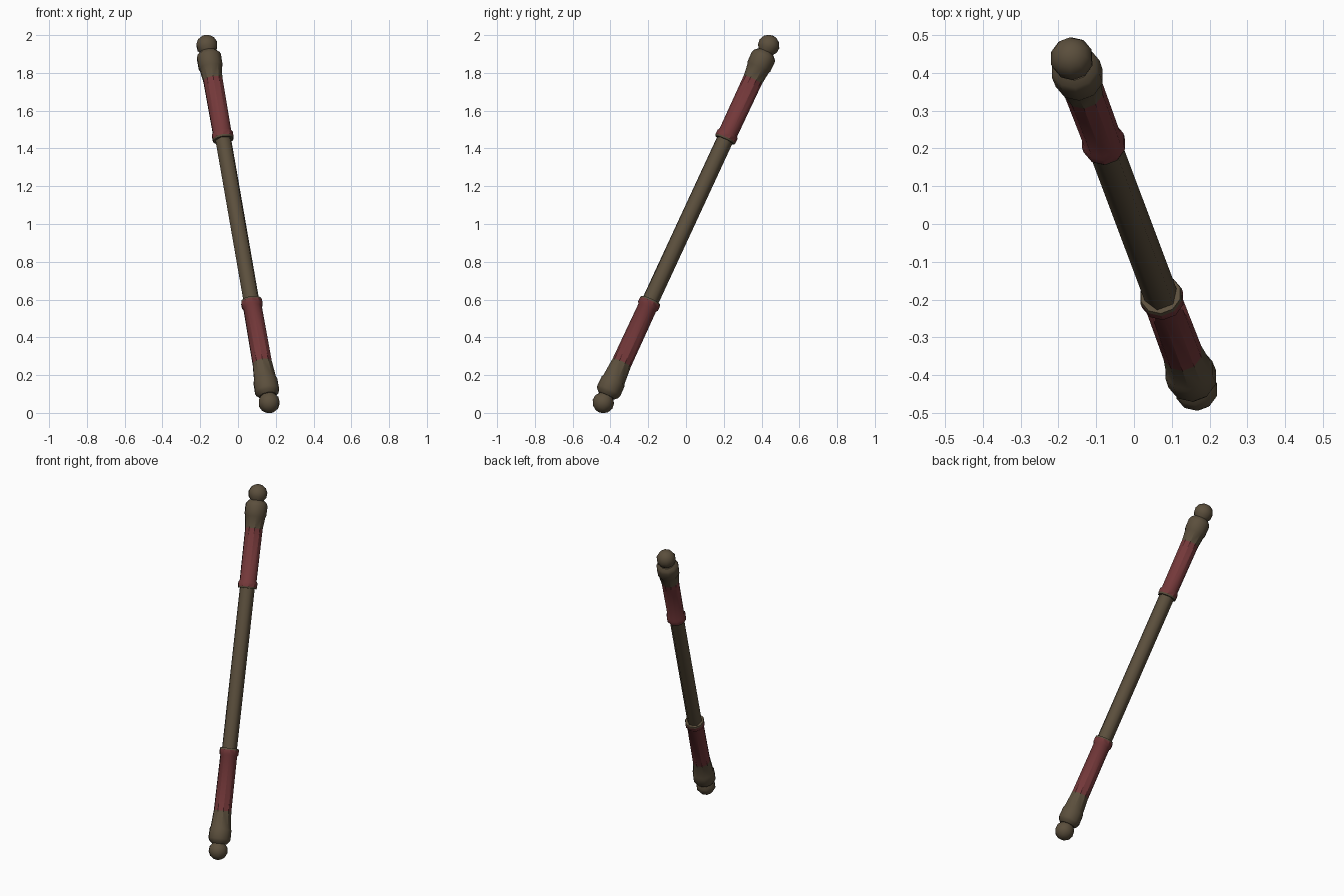
import bpy, bmesh, math
from mathutils import Vector, Matrix

if "Cube" in bpy.data.objects:
    bpy.data.objects.remove(bpy.data.objects["Cube"])

def material(name, rgb):
    m = bpy.data.materials.new(name)
    m.diffuse_color = (*rgb, 1)
    m.use_nodes = True
    m.node_tree.nodes["Principled BSDF"].inputs["Base Color"].default_value = m.diffuse_color
    return m

brown = material("dark_wood", (0.105, 0.078, 0.046))
red = material("red_wrap", (0.175, 0.04, 0.042))

# The staff leans along one straight axis through its middle
AXIS = Vector((-0.156, 0.415, 0.896)).normalized()
PLACE = Matrix.Translation((0, 0, 1)) @ AXIS.to_track_quat('Z', 'Y').to_matrix().to_4x4()

def lathe(name, profile, sides, mat, angle=35):
    """Turn (distance along axis, radius) points round the staff axis, with capped ends."""
    bm = bmesh.new()
    rings = [[bm.verts.new((r * math.cos(2 * math.pi * k / sides),
                            r * math.sin(2 * math.pi * k / sides), s))
              for k in range(sides)] for s, r in profile]
    for a, b in zip(rings, rings[1:]):
        for k in range(sides):
            n = (k + 1) % sides
            bm.faces.new((a[k], a[n], b[n], b[k]))
    bm.faces.new(rings[0])
    bm.faces.new(rings[-1])
    bmesh.ops.recalc_face_normals(bm, faces=bm.faces)
    bm.transform(PLACE)
    me = bpy.data.meshes.new(name)
    bm.to_mesh(me)
    bm.free()
    ob = bpy.data.objects.new(name, me)
    bpy.context.collection.objects.link(ob)
    me.materials.append(mat)
    bpy.ops.object.select_all(action='DESELECT')
    ob.select_set(True)
    bpy.context.view_layer.objects.active = ob
    bpy.ops.object.shade_smooth_by_angle(angle=math.radians(angle))
    return ob

# Plain six-sided shaft
lathe("shaft", [(-0.52, 0.045), (0.55, 0.045)], 6, brown, 65)

# Each end: brown lip, red grip with rim, flared brown collar, ball knob
for label, sign, lip, seam in (("upper", 1, 0.495, 0.85), ("lower", -1, 0.45, 0.82)):
    def part(name, profile, mat):
        lathe(label + "_" + name, [(sign * s, r) for s, r in profile], 10, mat)
    part("lip", [(lip, 0.046), (lip, 0.055), (lip + 0.01, 0.058)], brown)
    part("grip", [(lip + 0.01, 0.058), (lip + 0.035, 0.058), (lip + 0.045, 0.051),
                  (seam, 0.053)], red)
    part("collar", [(seam, 0.053), (0.92, 0.061), (0.93, 0.066), (0.985, 0.067),
                    (1.0, 0.061), (1.015, 0.046)], brown)
    ball = [(1.055 + 0.056 * math.sin(math.radians(a)), 0.058 * math.cos(math.radians(a)))
            for a in (-50, -20, 10, 40, 65, 85)]
    part("knob", ball, brown)
